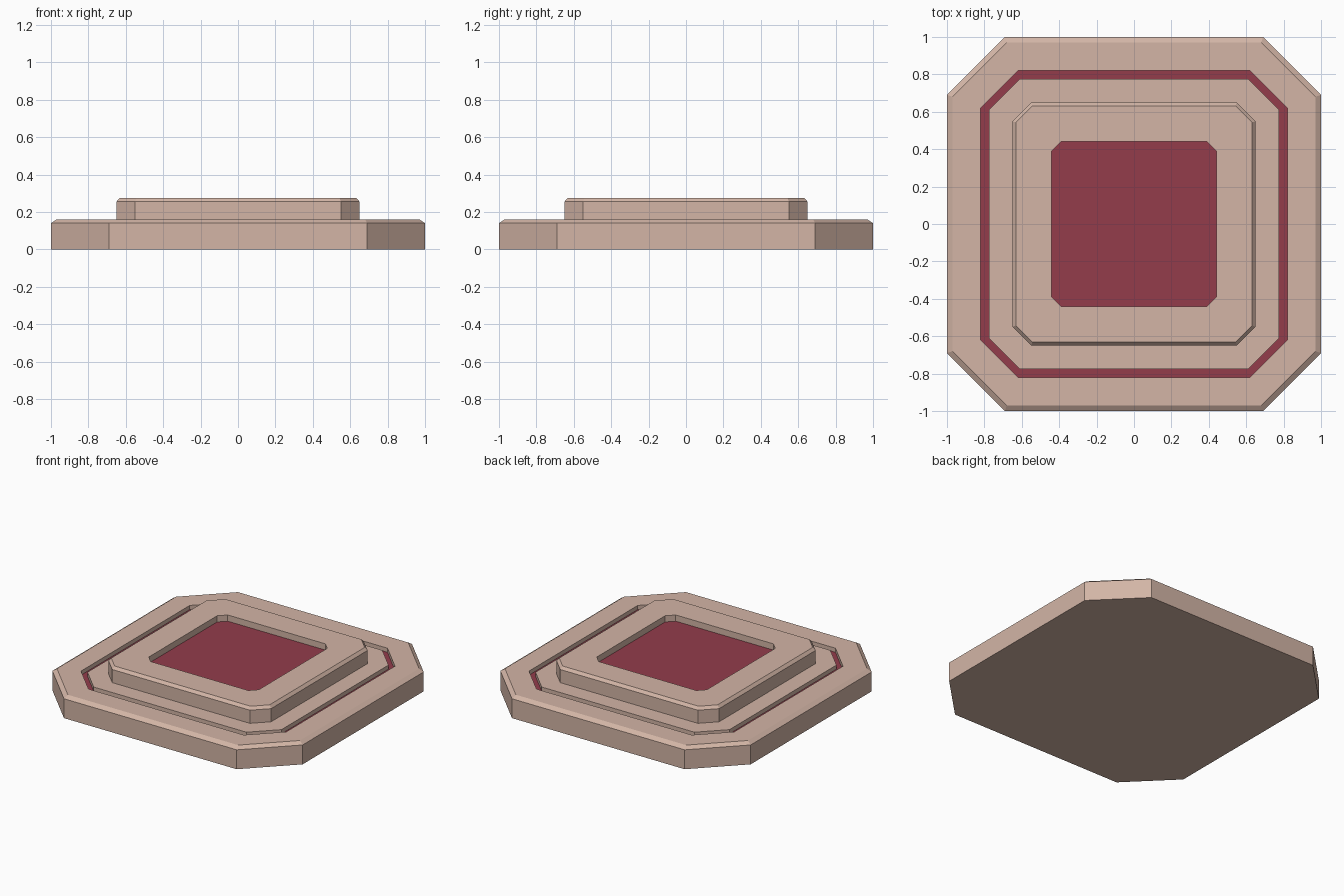
import bpy
import bmesh

if "Cube" in bpy.data.objects:
    bpy.data.objects.remove(bpy.data.objects["Cube"])


def material(name, rgb):
    """Flat colour from sRGB 0-255."""
    m = bpy.data.materials.new(name)
    m.diffuse_color = [((c / 255 + 0.055) / 1.055) ** 2.4 for c in rgb] + [1.0]
    m.use_nodes = True
    m.node_tree.nodes["Principled BSDF"].inputs["Base Color"].default_value = m.diffuse_color
    return m


STONE = material("warm stone", (211, 181, 166))
RED = material("deep red", (147, 60, 75))


def octagon(bm, half, corner, z):
    """Square outline with cut corners, counter-clockwise."""
    h, c = half, corner
    pts = [(h, -c), (h, c), (c, h), (-c, h), (-h, c), (-h, -c), (-c, -h), (c, -h)]
    return [bm.verts.new((x, y, z)) for x, y in pts]


def stepped_slab(name, rings, red_bands=(), red_cap=False, bottom=True):
    """Loft through (half width, corner start, height) outlines and cap the end."""
    bm = bmesh.new()
    loops = [octagon(bm, *r) for r in rings]
    if bottom:
        bm.faces.new(loops[0][::-1])
    for n, (a, b) in enumerate(zip(loops, loops[1:])):
        for i in range(8):
            j = (i + 1) % 8
            f = bm.faces.new((a[i], a[j], b[j], b[i]))
            f.material_index = int(n in red_bands)
    bm.faces.new(loops[-1]).material_index = int(red_cap)
    me = bpy.data.meshes.new(name)
    bm.to_mesh(me)
    bm.free()
    me.materials.append(STONE)
    me.materials.append(RED)
    ob = bpy.data.objects.new(name, me)
    bpy.context.collection.objects.link(ob)
    return ob


# Lower slab: chamfered rim, then a groove with a red floor
stepped_slab("base_slab", [
    (1.0, 0.69, 0.0), (1.0, 0.69, 0.14), (0.97, 0.68, 0.16),
    (0.82, 0.62, 0.16), (0.82, 0.62, 0.13),
    (0.775, 0.61, 0.13), (0.775, 0.61, 0.16),
], red_bands={4})

# Upper tier: chamfered rim and a sunken red panel
stepped_slab("upper_tier", [
    (0.65, 0.55, 0.16), (0.65, 0.55, 0.255), (0.632, 0.543, 0.275),
    (0.44, 0.39, 0.275), (0.44, 0.39, 0.23),
], red_cap=True, bottom=False)
